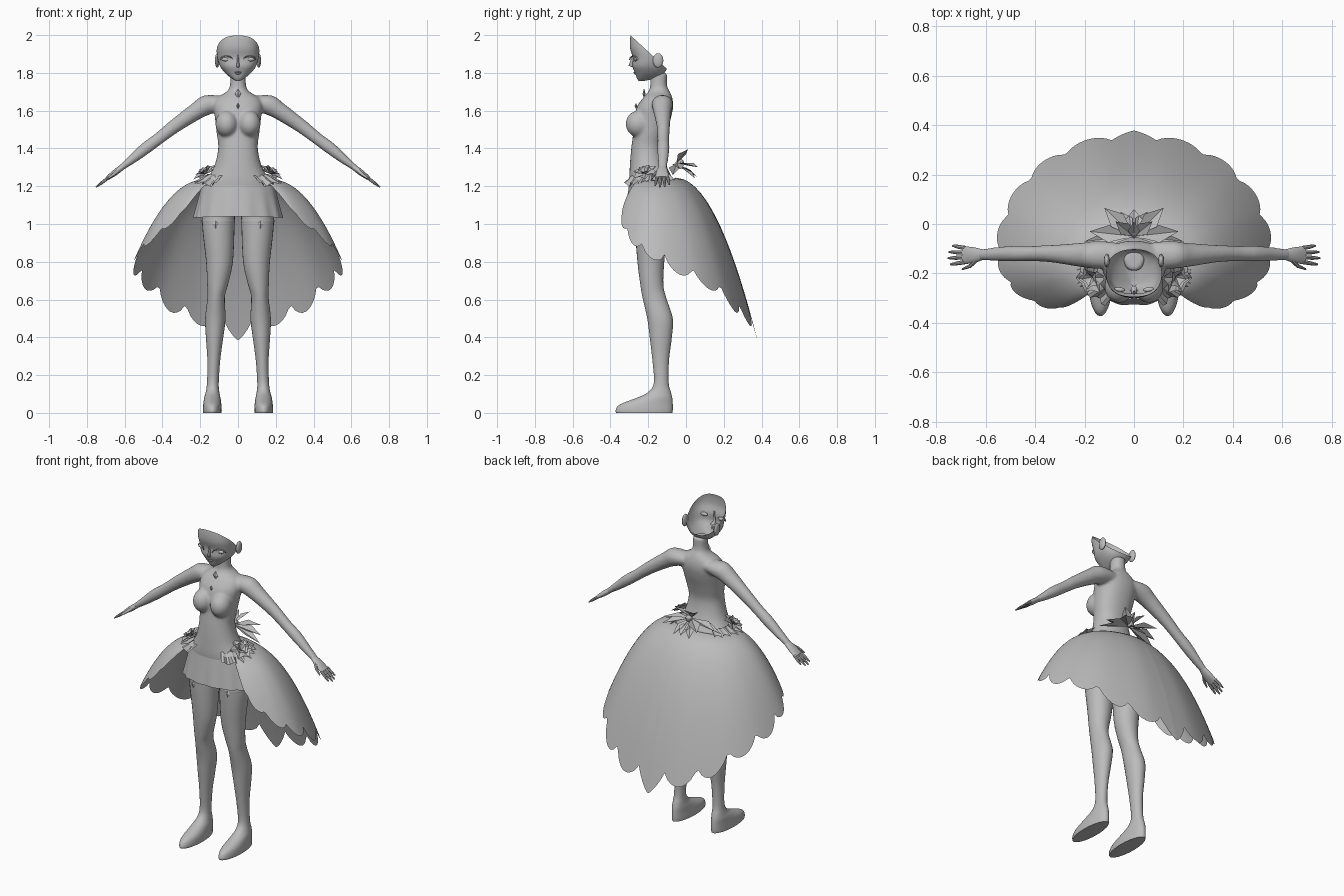
import bpy, bmesh, math
from mathutils import Vector

if "Cube" in bpy.data.objects:
    bpy.data.objects.remove(bpy.data.objects["Cube"])

grey = bpy.data.materials.new("plain grey")
grey.use_nodes = True
grey.diffuse_color = (0.5, 0.5, 0.5, 1)
grey.node_tree.nodes["Principled BSDF"].inputs["Base Color"].default_value = (0.5, 0.5, 0.5, 1)

X, Y, Z = Vector((1, 0, 0)), Vector((0, 1, 0)), Vector((0, 0, 1))


def catmull(rows, k):
    """Smoothly interpolate rows of numbers, k steps per span."""
    out = []
    for i in range(len(rows) - 1):
        a, b, c, d = (rows[max(0, min(len(rows) - 1, i + j))] for j in (-1, 0, 1, 2))
        for s in range(k):
            t = s / k
            out.append([q + 0.5 * t * (r - p + t * (2*p - 5*q + 4*r - w + t * (3*(q - r) + w - p)))
                        for p, q, r, w in zip(a, b, c, d)])
    return out + [list(rows[-1])]


def tube(rows, U=X, V=Y, n=24, power=2.0, caps=True):
    """Loft (x, y, z, radius along U, radius along V) rings."""
    verts, faces = [], []
    for x, y, z, ru, rv in rows:
        for i in range(n):
            c, s = math.cos(math.tau * i / n), math.sin(math.tau * i / n)
            c, s = (math.copysign(abs(v) ** (2 / power), v) for v in (c, s))
            verts.append(Vector((x, y, z)) + U * ru * c + V * rv * s)
    for r in range(len(rows) - 1):
        for i in range(n):
            j = (i + 1) % n
            faces.append((r*n + i, r*n + j, r*n + n + j, r*n + n + i))
    if caps:
        faces += [tuple(range(n))[::-1], tuple(range(len(verts) - n, len(verts)))]
    return verts, faces


def upright(rows, k=4, **kw):
    """Vertical loft from (centre x, z, half width, front y, back y)."""
    return tube([(x, (f + b) / 2, z, w, (b - f) / 2) for x, z, w, f, b in catmull(rows, k)], **kw)


def ball(c, r, n=16):
    rows = []
    for i in range(n + 1):
        a = math.pi * (0.02 + 0.96 * i / n)
        rows.append((c[0], c[1], c[2] - r[2] * math.cos(a), r[0] * math.sin(a), r[1] * math.sin(a)))
    return tube(rows, n=n)


def grid(rows):
    """Open sheet through rows of points."""
    w = len(rows[0])
    faces = [(r*w + i, r*w + i + 1, r*w + w + i + 1, r*w + w + i)
             for r in range(len(rows) - 1) for i in range(w - 1)]
    return [Vector(p) for row in rows for p in row], faces


def petal(base, direction, width, up=Z):
    """Folded leaf shape."""
    base, d = Vector(base), Vector(direction)
    side = d.cross(up).normalized() * width
    lift = side.cross(d).normalized() * width * 0.4
    mid = base + d * 0.55
    return ([base, mid + side + lift, base + d, mid - side + lift, mid],
            [(0, 4, 1), (1, 4, 2), (2, 4, 3), (3, 4, 0)])


def mirror(part):
    return [Vector((-v.x, v.y, v.z)) for v in part[0]], [f[::-1] for f in part[1]]


def make(name, *parts, smooth=True, angle=40):
    verts, faces = [], []
    for v, f in parts:
        faces += [tuple(i + len(verts) for i in face) for face in f]
        verts += v
    me = bpy.data.meshes.new(name)
    me.from_pydata(verts, [], faces)
    bm = bmesh.new()
    bm.from_mesh(me)
    bmesh.ops.recalc_face_normals(bm, faces=bm.faces)
    bm.to_mesh(me)
    bm.free()
    me.materials.append(grey)
    ob = bpy.data.objects.new(name, me)
    bpy.context.collection.objects.link(ob)
    if smooth:
        bpy.ops.object.select_all(action='DESELECT')
        ob.select_set(True)
        bpy.context.view_layer.objects.active = ob
        bpy.ops.object.shade_smooth_by_angle(angle=math.radians(angle))
    return ob


def pair(name, *parts, **kw):
    make("left_" + name, *parts, **kw)
    make("right_" + name, *(mirror(p) for p in parts), **kw)


# Torso, neck, bust and arms fused into one smooth skin
torso = upright([(0, 1.08, .165, -.28, -.06), (0, 1.2, .18, -.3, -.055), (0, 1.3, .128, -.298, -.1),
                 (0, 1.4, .105, -.29, -.12), (0, 1.48, .113, -.28, -.105), (0, 1.56, .122, -.275, -.08),
                 (0, 1.62, .13, -.26, -.068), (0, 1.665, .115, -.23, -.072), (0, 1.7, .062, -.2, -.085),
                 (0, 1.73, .043, -.19, -.1), (0, 1.8, .041, -.19, -.1)], n=32, power=2.2)
bust = ball((.06, -.252, 1.53), (.06, .068, .07))
down = Vector((.79, 0, -.61))
across = Vector((.61, 0, .79))
arm = tube(catmull([(.07, -.125, 1.645, .045, .05), (.15, -.125, 1.635, .056, .056),
                    (.22, -.125, 1.597, .046, .048), (.335, -.12, 1.518, .037, .035),
                    (.42, -.12, 1.452, .032, .031), (.49, -.12, 1.4, .032, .032),
                    (.56, -.122, 1.343, .024, .028), (.625, -.124, 1.293, .015, .022)], 4), across, Y)
body = make("body", torso, bust, mirror(bust), arm, mirror(arm))
remesh = body.modifiers.new("Fuse", 'REMESH')
remesh.mode = 'VOXEL'
remesh.voxel_size = 0.008
remesh.use_smooth_shade = True
soften = body.modifiers.new("Soften", 'SMOOTH')
soften.iterations = 6

# Hands
palm = tube(catmull([(.61, -.124, 1.303, .015, .021), (.65, -.126, 1.273, .016, .032),
                     (.69, -.126, 1.243, .011, .036)], 4), across, Y)
fingers = []
for k, reach in enumerate((.075, .088, .083, .065)):
    y = -.154 + k * .019
    p, q = Vector((.683, y, 1.248)), Vector((.683, y + (k - 1.5) * .006, 1.248)) + down * reach
    fingers.append(tube([(*p, .009, .009), (*p.lerp(q, .6), .008, .008), (*q, .003, .004)], across, Y, n=8))
thumb = tube([(.63, -.137, 1.288, .012, .012), (.66, -.168, 1.262, .009, .009),
              (.695, -.183, 1.236, .003, .004)], across, Y, n=8)
pair("hand", palm, thumb, *fingers)

# Legs running down into the feet
pair("leg", upright([(.1, 1.12, .085, -.27, -.07), (.104, 1.0, .086, -.272, -.095),
                     (.098, .8, .071, -.257, -.115), (.108, .68, .055, -.242, -.12),
                     (.116, .61, .046, -.23, -.105), (.12, .5, .054, -.205, -.07),
                     (.124, .4, .046, -.192, -.075), (.128, .28, .034, -.178, -.09),
                     (.133, .16, .031, -.17, -.092), (.135, .11, .036, -.2, -.08),
                     (.136, .08, .043, -.26, -.073), (.136, .045, .048, -.35, -.07),
                     (.136, .015, .05, -.372, -.07), (.136, .0, .049, -.37, -.072)], n=28), angle=55)

# Face shell, trimmed along a sloping hairline
head = make("face", upright([(0, 1.757, .012, -.25, -.225), (0, 1.772, .036, -.26, -.16),
                             (0, 1.8, .069, -.27, -.115), (0, 1.835, .095, -.283, -.098),
                             (0, 1.88, .109, -.282, -.088), (0, 1.93, .114, -.296, -.08),
                             (0, 1.98, .11, -.296, -.08), (0, 2.02, .104, -.288, -.08)],
                            k=5, n=40, power=2.5))
bm = bmesh.new()
bm.from_mesh(head.data)
bmesh.ops.bisect_plane(bm, geom=bm.verts[:] + bm.edges[:] + bm.faces[:], plane_co=(0, -.295, 2.0),
                       plane_no=(0, .92, 1), clear_outer=True)
bm.to_mesh(head.data)
bm.free()

# Facial features
make("nose", tube([(0, -.262, 1.826, .013, .012), (0, -.287, 1.838, .008, .018),
                   (0, -.28, 1.872, .005, .012), (0, -.28, 1.9, .003, .005)], n=10), angle=80)
make("lips", ball((0, -.272, 1.803), (.018, .007, .004), 10), ball((0, -.269, 1.796), (.013, .007, .004), 10))
pair("eye", ball((.062, -.266, 1.872), (.026, .01, .011), 12))
lid = [(.062 + .032 * math.cos(a), -.277 + .02 * math.cos(a), 1.871 + .018 * math.sin(a), .003, .004)
       for a in (math.pi * i / 10 for i in range(11))]
pair("eyelid", tube(lid, Z, Y, n=6))
pair("ear", ball((.11, -.148, 1.866), (.012, .028, .038), 12))

# Short skirt with a gently waved hem
N = 96
skirt = []
for t in (0, .25, .5, .75, 1):
    row = []
    for i in range(N + 1):
        a = math.tau * i / N
        wave = 1 + .02 * t * math.cos(14 * a)
        row.append(((.192 + .042 * t) * math.cos(a) * wave, -.172 + (.13 + .026 * t) * math.sin(a) * wave,
                    1.205 - .172 * t + .008 * t * math.sin(a) ** 2))
    skirt.append(row)
make("short_skirt", grid(skirt))

# Long bell overskirt, open in front, with a scalloped rim rising to the waist
rim = catmull([(0, .378, .385), (.16, .35, .45), (.31, .29, .5), (.43, .2, .6), (.515, .08, .68),
               (.555, -.05, .74), (.55, -.17, .81), (.5, -.26, .87), (.41, -.32, .95),
               (.32, -.345, 1.03), (.24, -.32, 1.13), (.18, -.28, 1.2)], 8)
columns = []
for i, (x, y, z) in enumerate(rim):
    u = i / (len(rim) - 1)
    a = math.radians(140) * u
    wx, wy, wz = .19 * math.sin(a), -.17 + .115 * math.cos(a), 1.245 - .02 * u
    scallop = 1.0 - .07 * (1 - abs(math.cos(math.pi * 9 * u)) ** .6)
    column = []
    for s in range(17):
        h = (s / 16) ** .85 * scallop
        column.append((wx + (x - wx) * h, wy + (y - wy) * h, wz + (z - wz) * h * h))
    columns.append(column)
left = [[(-x, y, z) for x, y, z in c] for c in columns[:0:-1]]
make("overskirt", grid(left + columns), angle=60)

# Pleated hip ruffles
ruffle = []
for t in (0, .5, 1):
    row = []
    for i in range(25):
        a = math.radians(-62 + 105 * i / 24)
        fold = (.012 if i % 4 < 2 else -.006) * t
        row.append(((.16 + .075 * t + fold) * math.cos(a), -.17 + (.12 + .05 * t + fold) * math.sin(a),
                    1.265 - .06 * t + fold))
    ruffle.append(row)
pair("hip_ruffle", grid(ruffle), smooth=False)

# Hip blossoms
blossom = []
for ring, (count, size, rise) in enumerate(((6, .072, .15), (5, .055, .6), (4, .045, 1.1))):
    for i in range(count):
        a = math.tau * (i + ring * .5) / count
        out = Vector((.5, -.25, .8)).normalized()
        e = out.cross(Y).normalized()
        d = (e * math.cos(a) + out.cross(e) * math.sin(a) + out * rise).normalized() * size
        blossom.append(petal((.17, -.215, 1.265), d, size * .42, out))
pair("hip_blossom", *blossom, smooth=False)

# Large back flower
back = [petal((0, -.05, 1.31), (0, .11, -.06), .035), petal((0, -.06, 1.32), (0, .07, .07), .025)]
for d, w in (((.18, .02, -.03), .036), ((.12, .115, -.02), .036), ((.075, .06, .075), .028),
             ((.2, -.02, -.06), .03), ((.055, .1, -.08), .03)):
    p = petal((0, -.05, 1.32), d, w)
    back += [p, mirror(p)]
make("back_flower", *back, ball((0, -.03, 1.325), (.02, .02, .02), 10), smooth=False)


# Diamond gems on chest and thighs
def gem(x, y, z, w, h):
    return tube([(x, y, z - h, .001, .001), (x, y, z, w, .008), (x, y, z + h, .001, .001)], n=4)


make("neck_gem", gem(0, -.222, 1.69, .017, .026), gem(0, -.265, 1.625, .008, .014), smooth=False)
pair("thigh_gem", gem(.12, -.272, 1.0, .017, .025), smooth=False)
pair("stocking_band", upright([(.104, 1.025, .0875, -.275, -.092), (.104, 1.015, .0885, -.276, -.091),
                               (.104, 1.005, .0875, -.275, -.092)], k=2, n=28, caps=False))
